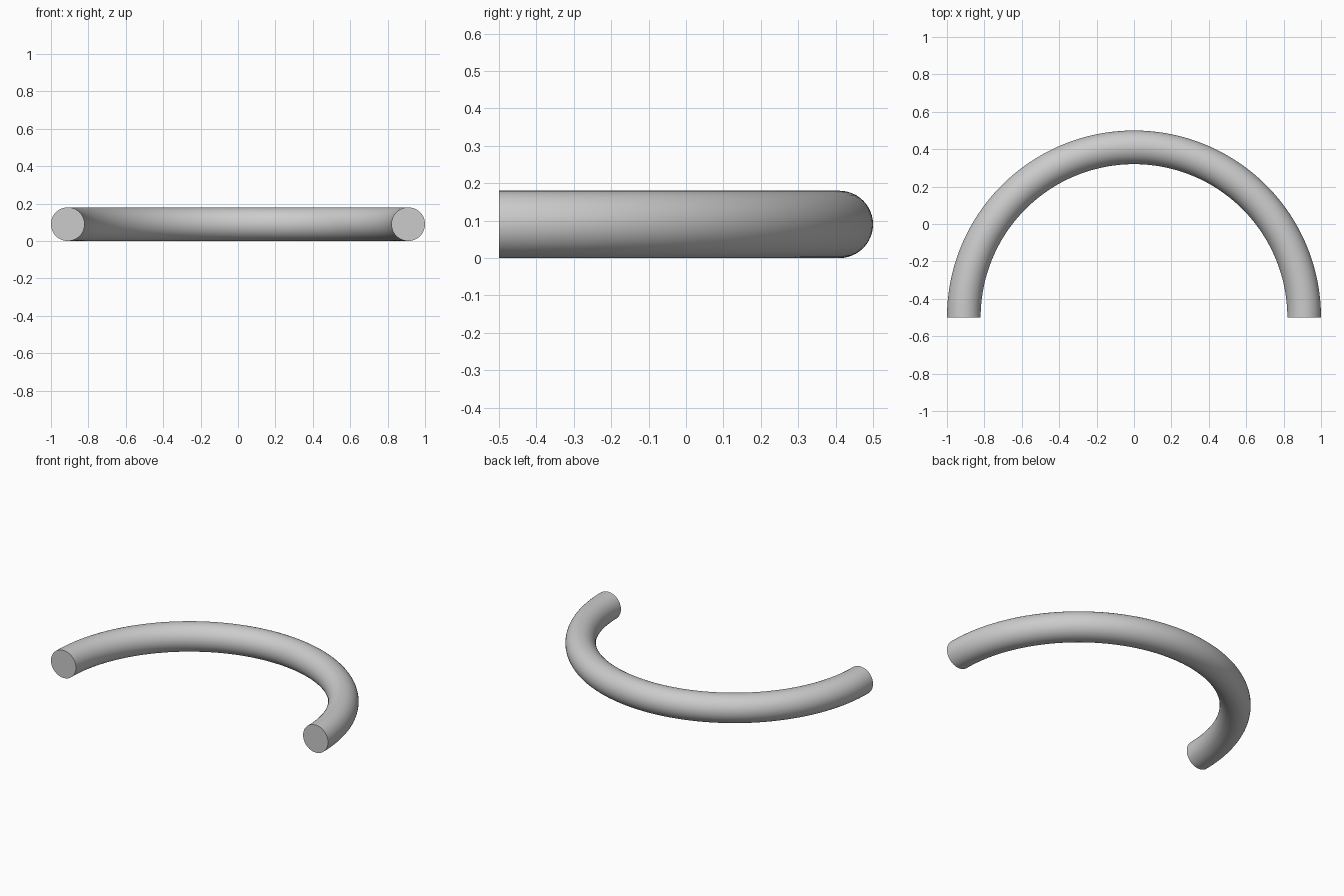
import bpy, bmesh, math
from mathutils import Matrix

if "Cube" in bpy.data.objects:
    bpy.data.objects.remove(bpy.data.objects["Cube"])

TUBE = 0.09          # tube radius
BEND = 1.0 - TUBE    # centreline radius
Y0 = -0.5            # plane of the open ends

bm = bmesh.new()

# Round cross-section at the right end, swept half a turn around z
section = Matrix.Translation((BEND, Y0, TUBE)) @ Matrix.Rotation(math.pi / 2, 4, 'X')
bmesh.ops.create_circle(bm, cap_ends=False, segments=48, radius=TUBE, matrix=section)
bmesh.ops.spin(bm, geom=bm.verts[:] + bm.edges[:], cent=(0, Y0, 0), axis=(0, 0, 1),
               angle=math.pi, steps=96, use_duplicate=False)

# Flat caps on both ends
bmesh.ops.holes_fill(bm, edges=[e for e in bm.edges if e.is_boundary], sides=0)
bmesh.ops.recalc_face_normals(bm, faces=bm.faces[:])

mesh = bpy.data.meshes.new("half_ring_tube")
bm.to_mesh(mesh)
bm.free()
tube = bpy.data.objects.new("half_ring_tube", mesh)
bpy.context.collection.objects.link(tube)

# Smooth tube, crisp cap edges
bpy.context.view_layer.objects.active = tube
tube.select_set(True)
bpy.ops.object.shade_smooth_by_angle(angle=math.radians(40))
